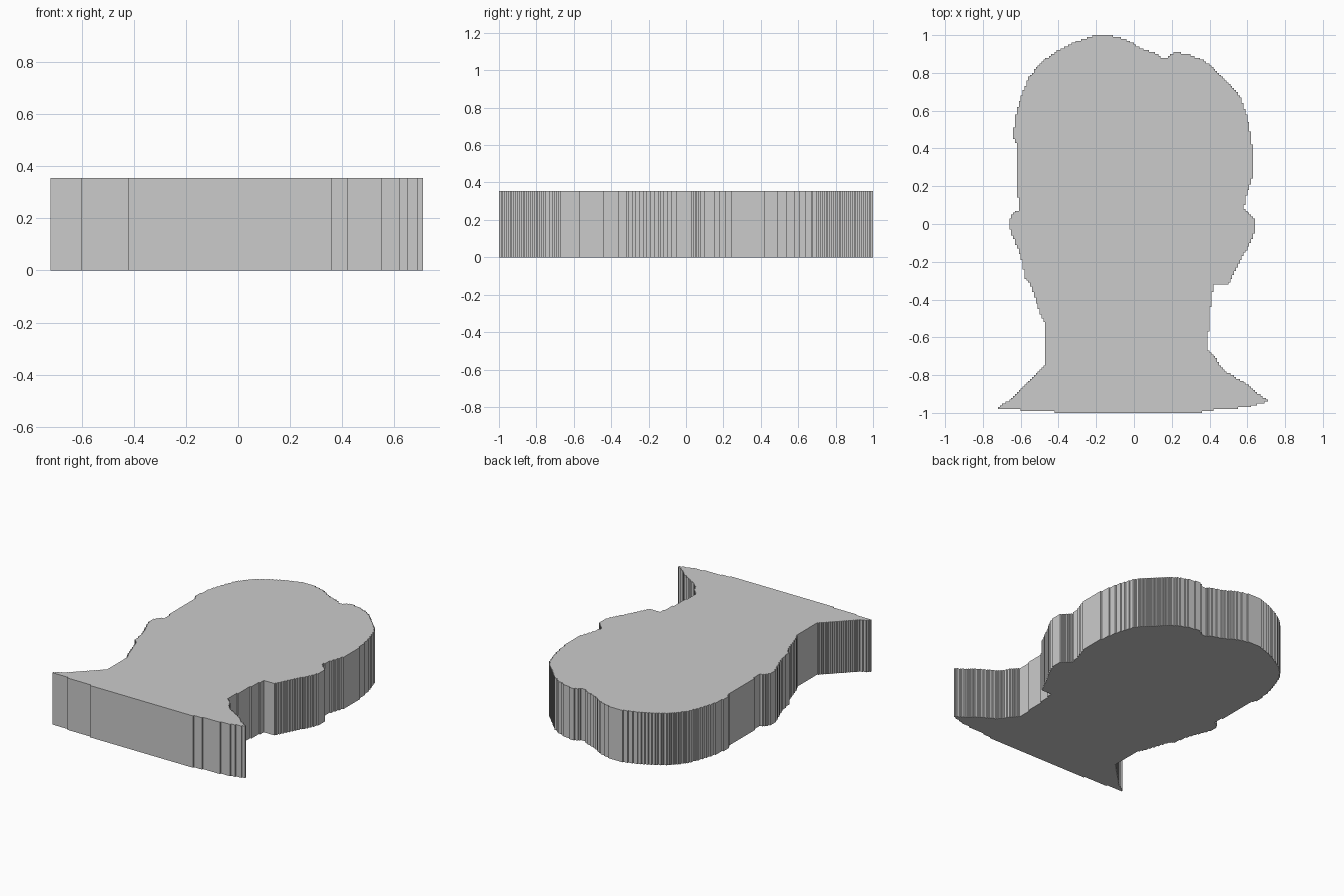
import bpy, bmesh

if "Cube" in bpy.data.objects:
    bpy.data.objects.remove(bpy.data.objects["Cube"])

HEIGHT = 0.355
STEP = 0.01          # size of the little stair steps along the edge

# Silhouette corners, clockwise from the crown of the head
right_side = [
    (-0.13, 1.0), (-0.05, .98), (.06, .92), (.13, .90), (.15, .88), (.17, .88),
    (.22, .91), (.29, .90), (.36, .87), (.42, .83), (.54, .71), (.57, .66),
    (.60, .57), (.62, .47), (.63, .38), (.63, .25), (.60, .17), (.58, .08),
    (.61, .06), (.64, .02), (.64, -.04), (.61, -.11), (.57, -.18), (.51, -.30),
    (.49, -.32), (.42, -.32), (.40, -.48), (.39, -.66), (.42, -.69),
    (.47, -.77), (.60, -.85), (.66, -.90), (.72, -.94), (.66, -.95),
    (.61, -.97), (.36, -.99), (.36, -1.0)]
left_side = [
    (-.42, -1.0), (-.42, -.99), (-.60, -.99), (-.60, -.98), (-.72, -.98),
    (-.72, -.97), (-.64, -.92), (-.60, -.87), (-.52, -.80), (-.47, -.74),
    (-.47, -.53), (-.50, -.47), (-.55, -.31), (-.58, -.29), (-.59, -.20),
    (-.62, -.12), (-.66, -.02), (-.66, .02), (-.64, .06), (-.61, .07),
    (-.62, .20), (-.62, .42), (-.64, .46), (-.63, .56), (-.60, .67),
    (-.56, .77), (-.49, .86), (-.40, .92), (-.30, .97), (-.20, 1.0)]


def stair_outline(points):
    """Walk round the outline in axis-aligned steps and drop straight points."""
    grid = [(round(x / STEP), round(y / STEP)) for x, y in points]
    path = []
    for (x0, y0), (x1, y1) in zip(grid, grid[1:] + grid[:1]):
        nx, ny = abs(x1 - x0), abs(y1 - y0)
        sx, sy = (1 if x1 > x0 else -1), (1 if y1 > y0 else -1)
        i = j = 0
        while i < nx or j < ny:
            path.append((x0 + sx * i, y0 + sy * j))
            if j >= ny or (i < nx and (2 * i + 1) * ny < (2 * j + 1) * nx):
                i += 1
            else:
                j += 1
    corners = []
    for k, (x, y) in enumerate(path):
        (ax, ay), (bx, by) = path[k - 1], path[(k + 1) % len(path)]
        if (x - ax) * (by - y) != (y - ay) * (bx - x):
            corners.append((x * STEP, y * STEP))
    return corners


# Extruded head and shoulders plate
bm = bmesh.new()
base = bm.faces.new([bm.verts.new((x, y, 0)) for x, y in stair_outline(right_side + left_side)])
top = bmesh.ops.extrude_face_region(bm, geom=[base], use_keep_orig=True)
bmesh.ops.translate(bm, vec=(0, 0, HEIGHT),
                    verts=[g for g in top["geom"] if isinstance(g, bmesh.types.BMVert)])
bmesh.ops.recalc_face_normals(bm, faces=bm.faces)
mesh = bpy.data.meshes.new("head_silhouette")
bm.to_mesh(mesh)
bm.free()

# Plain grey colour
grey = bpy.data.materials.new("plain grey")
grey.diffuse_color = (0.6, 0.6, 0.6, 1)
grey.use_nodes = True
grey.node_tree.nodes["Principled BSDF"].inputs["Base Color"].default_value = grey.diffuse_color
mesh.materials.append(grey)

head = bpy.data.objects.new("head_silhouette", mesh)
bpy.context.collection.objects.link(head)
